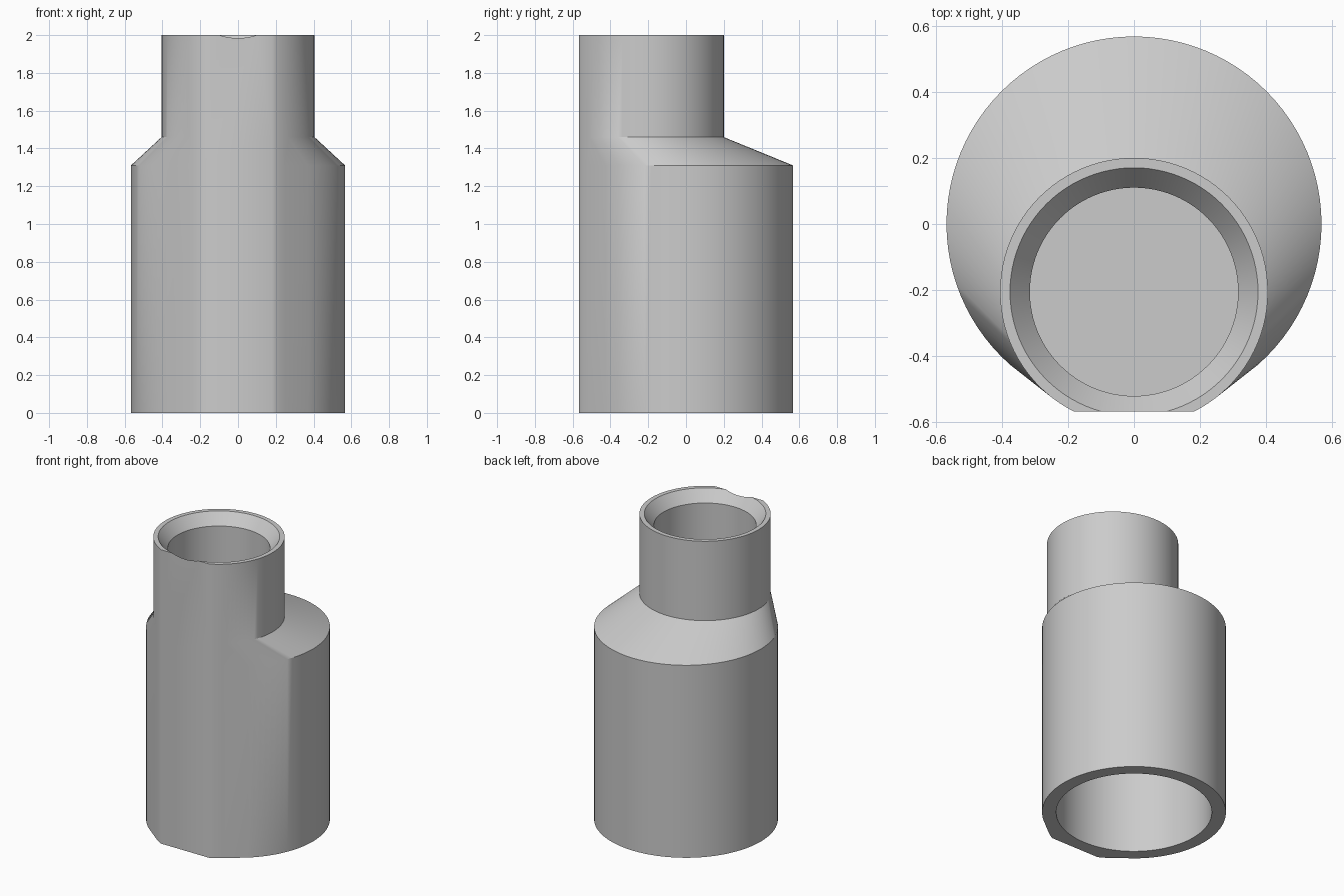
import bpy, bmesh
from math import sin, cos, tau, acos, radians

cube = bpy.data.objects.get("Cube")
if cube:
    bpy.data.objects.remove(cube, do_unlink=True)

HEIGHT = 2.0
BODY_R, NECK_R, NECK_Y = 0.567, 0.405, -0.205
SHOULDER_Z, NECK_Z = 1.31, 1.46
SEGMENTS = 96
TANGENT = acos((BODY_R - NECK_R) / -NECK_Y)   # where body and neck outlines meet

grey = bpy.data.materials.new("light grey")
grey.use_nodes = True
grey.diffuse_color = (0.6, 0.6, 0.6, 1)
grey.node_tree.nodes["Principled BSDF"].inputs["Base Color"].default_value = (0.6, 0.6, 0.6, 1)


def circle(radius, y, z):
    """Ring of points, starting at the front and running anticlockwise."""
    angles = [tau * i / SEGMENTS for i in range(SEGMENTS)]
    return [(radius * sin(a), y - radius * cos(a), z) for a in angles]


def body_ring(z):
    """Outline wrapping both the wide body and the offset neck."""
    limit = cos(TANGENT)
    pairs = zip(circle(BODY_R, 0, z), circle(NECK_R, NECK_Y, z))
    return [n if cos(tau * i / SEGMENTS) > limit else b for i, (b, n) in enumerate(pairs)]


def loft(name, rings):
    """Closed solid through a stack of rings."""
    bm = bmesh.new()
    loops = [[bm.verts.new(p) for p in ring] for ring in rings]
    for low, high in zip(loops, loops[1:]):
        for i in range(SEGMENTS):
            j = (i + 1) % SEGMENTS
            bm.faces.new((low[i], low[j], high[j], high[i]))
    bm.faces.new(loops[0][::-1])
    bm.faces.new(loops[-1])
    bmesh.ops.recalc_face_normals(bm, faces=bm.faces)
    mesh = bpy.data.meshes.new(name)
    bm.to_mesh(mesh)
    bm.free()
    mesh.materials.append(grey)
    obj = bpy.data.objects.new(name, mesh)
    bpy.context.collection.objects.link(obj)
    return obj


# Outer shell: wide body, slanted shoulder, offset neck
shell = loft("offset_reducer", [
    body_ring(0), body_ring(SHOULDER_Z),
    circle(NECK_R, NECK_Y, NECK_Z), circle(NECK_R, NECK_Y, HEIGHT)])

# Flat front
bpy.ops.mesh.primitive_cube_add(size=2, location=(0, -BODY_R - 1, 1))
front_cutter = bpy.context.object
front_cutter.name = "front_cutter"
front_cutter.scale.z = 2
front_cutter.data.materials.append(grey)

# Neck bore with a countersunk mouth; the mouth cone runs on above the rim
neck_cutter = loft("neck_bore_cutter", [
    circle(0.315, NECK_Y, 1.4), circle(0.315, NECK_Y, 1.925),
    circle(0.375, NECK_Y, HEIGHT), circle(0.395, NECK_Y, HEIGHT + 0.025)])

# Wide bore from below
body_cutter = loft("body_bore_cutter", [circle(0.48, 0, -0.1), circle(0.48, 0, 1.24)])

bpy.ops.object.select_all(action='DESELECT')
bpy.context.view_layer.objects.active = shell
shell.select_set(True)
for cutter in (neck_cutter, body_cutter, front_cutter):
    cutter.hide_render = True
    cut = shell.modifiers.new(cutter.name, 'BOOLEAN')
    cut.operation = 'DIFFERENCE'
    cut.solver = 'EXACT'
    cut.object = cutter
    bpy.ops.object.modifier_apply(modifier=cut.name)
    bpy.data.objects.remove(cutter, do_unlink=True)

bpy.ops.object.shade_smooth_by_angle(angle=radians(30))
